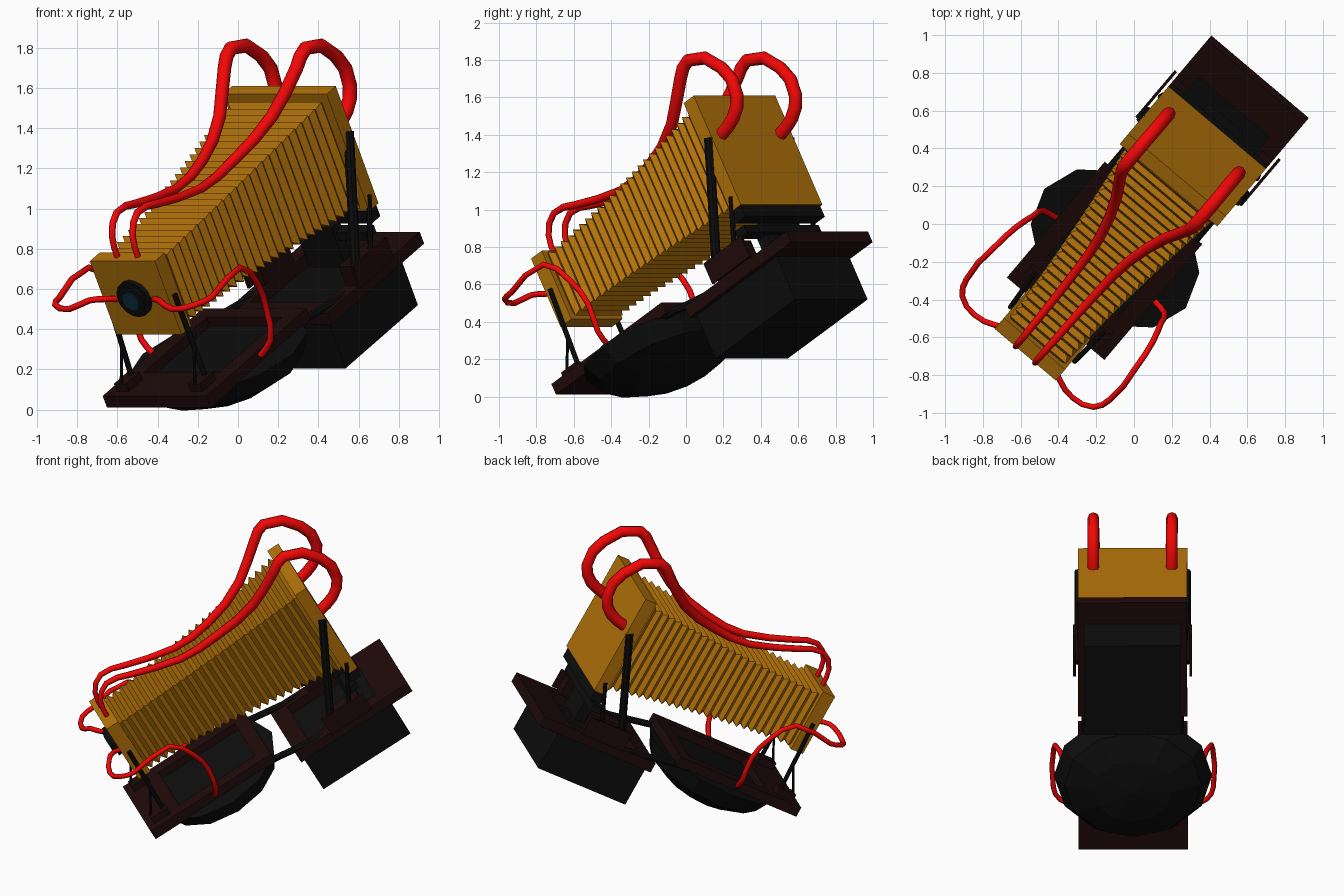
import bpy, bmesh
from math import radians
from mathutils import Matrix, Vector

if "Cube" in bpy.data.objects:
    bpy.data.objects.remove(bpy.data.objects["Cube"])

# Local frame: x runs front to back along the rail, y sideways, z off the base.
M = (Matrix.Translation((0.014, 0.006, 0)) @ Matrix.Rotation(radians(49.8), 4, 'Z')
     @ Matrix.Rotation(radians(-29.5), 4, 'Y'))


def material(name, rgb):
    m = bpy.data.materials.new(name)
    m.diffuse_color = (*rgb, 1)
    m.use_nodes = True
    m.node_tree.nodes["Principled BSDF"].inputs["Base Color"].default_value = m.diffuse_color
    return m


TAN = material("tan_leather", (0.45, 0.17, 0.003))
BROWN = material("dark_wood", (0.014, 0.003, 0.003))
BLACK = material("black_metal", (0.004, 0.004, 0.004))
RED = material("red_hose", (0.9, 0.002, 0.002))
GLASS = material("lens_glass", (0.004, 0.03, 0.045))


def finish(name, bm, mat):
    bmesh.ops.recalc_face_normals(bm, faces=bm.faces)
    me = bpy.data.meshes.new(name)
    bm.to_mesh(me)
    bm.free()
    me.materials.append(mat)
    ob = bpy.data.objects.new(name, me)
    bpy.context.collection.objects.link(ob)
    ob.matrix_world = M
    return ob


def boxes(name, ranges, mat):
    bm = bmesh.new()
    for x0, x1, y0, y1, z0, z1 in ranges:
        mid = Matrix.Translation(((x0 + x1) / 2, (y0 + y1) / 2, (z0 + z1) / 2))
        size = Matrix.Diagonal((x1 - x0, y1 - y0, z1 - z0, 1))
        bmesh.ops.create_cube(bm, size=1, matrix=mid @ size)
    return finish(name, bm, mat)


def rod(name, p, q, r, mat, sides=8):
    p, q = Vector(p), Vector(q)
    d = q - p
    bm = bmesh.new()
    bmesh.ops.create_cone(bm, cap_ends=True, segments=sides, radius1=r, radius2=r, depth=d.length,
                          matrix=Matrix.Translation((p + q) / 2) @ d.to_track_quat('Z', 'Y').to_matrix().to_4x4())
    return finish(name, bm, mat)


def hose(name, pts, s):
    cu = bpy.data.curves.new(name, 'CURVE')
    cu.dimensions = '3D'
    cu.bevel_depth, cu.bevel_resolution, cu.use_fill_caps = 1, 2, True
    cu.resolution_u = 2
    sp = cu.splines.new('BEZIER')
    sp.bezier_points.add(len(pts) - 1)
    for bp, (x, y, z, r) in zip(sp.bezier_points, pts):
        bp.co = (x, y * s, z)
        bp.radius = r
        bp.handle_left_type = bp.handle_right_type = 'AUTO'
    cu.materials.append(RED)
    ob = bpy.data.objects.new(name, cu)
    bpy.context.collection.objects.link(ob)
    ob.matrix_world = M


def frame(name, x0, x1, hx0, hx1, z0, z1, w=0.338, hw=0.245):
    boxes(name, [(x0, hx0, -w, w, z0, z1), (hx1, x1, -w, w, z0, z1),
                 (hx0, hx1, hw, w, z0, z1), (hx0, hx1, -w, -hw, z0, z1)], BROWN)


# Base: two stepped frames, box under the rear, bowl under the front
frame("front_frame", -0.545, 0.34, -0.31, 0.25, 0.32, 0.386)
frame("rear_frame", 0.47, 1.288, 0.58, 1.083, 0.22, 0.287)
boxes("rear_box", [(0.495, 1.135, -0.3, 0.3, -0.045, 0.225)], BLACK)
boxes("front_floor", [(-0.33, 0.27, -0.26, 0.26, 0.325, 0.335)], BLACK)

bm = bmesh.new()
bmesh.ops.create_uvsphere(bm, u_segments=12, v_segments=6, radius=1)
bmesh.ops.delete(bm, geom=[v for v in bm.verts if v.co.z > 0.01], context='VERTS')
bmesh.ops.holes_fill(bm, edges=[e for e in bm.edges if e.is_boundary])
bmesh.ops.transform(bm, verts=bm.verts,
                    matrix=Matrix.Translation((-0.018, 0, 0.328)) @ Matrix.Diagonal((0.435, 0.49, 0.222, 1)))
finish("front_bowl", bm, BLACK)

# Front and rear standards
boxes("front_standard", [(-0.432, -0.345, -0.212, 0.212, 0.672, 1.092)], TAN)
boxes("rear_standard", [(1.0, 1.081, -0.338, 0.338, 0.568, 1.237)], TAN)
boxes("rear_standard_mount", [(0.995, 1.07, -0.33, 0.33, 0.5, 0.568),
                              (0.95, 1.025, -0.31, 0.31, 0.43, 0.475),
                              (0.93, 1.0, -0.12, 0.12, 0.285, 0.51)], BLACK)

# Bellows: pleated square loft
bm = bmesh.new()
pleats, prev = 25, None
for i in range(2 * pleats + 1):
    t = i / (2 * pleats)
    h = 0.183 + 0.112 * t ** 1.45 + (0.012 if i % 2 else -0.012)
    x, z = -0.35 + 1.355 * t, 0.877 + 0.023 * t
    ring = [bm.verts.new((x, sy * h, z + sz * h)) for sy, sz in ((-1, -1), (1, -1), (1, 1), (-1, 1))]
    if prev:
        for k in range(4):
            bm.faces.new((prev[k], prev[(k + 1) % 4], ring[(k + 1) % 4], ring[k]))
    prev = ring
finish("bellows", bm, TAN)

# Lens: ring, barrel and glass
rod("lens_barrel", (-0.43, 0, 0.885), (-0.455, 0, 0.885), 0.1, BLACK, 16)
rod("lens_ring", (-0.45, 0, 0.885), (-0.47, 0, 0.885), 0.08, BLACK, 16)
rod("lens_glass", (-0.465, 0, 0.885), (-0.474, 0, 0.885), 0.05, GLASS, 16)

# Hose paths: x, y, z, radius
TOP = [(1.075, 0.243, 1.0, 0.036), (1.19, 0.243, 1.035, 0.036), (1.275, 0.243, 1.13, 0.036),
       (1.255, 0.243, 1.31, 0.036), (1.07, 0.243, 1.46, 0.036), (0.97, 0.235, 1.405, 0.034),
       (0.75, 0.17, 1.25, 0.032), (0.45, 0.1, 1.165, 0.028), (0.19, 0.08, 1.155, 0.024),
       (-0.13, 0.07, 1.25, 0.021), (-0.28, 0.067, 1.285, 0.018), (-0.37, 0.067, 1.2, 0.016),
       (-0.385, 0.067, 1.08, 0.015)]
SIDE = [(-0.42, 0.13, 0.87), (-0.475, 0.16, 0.9), (-0.515, 0.228, 0.915), (-0.56, 0.338, 0.89),
        (-0.52, 0.455, 0.893), (-0.43, 0.495, 0.885), (-0.165, 0.492, 0.905), (-0.065, 0.472, 0.755),
        (-0.035, 0.44, 0.59), (-0.063, 0.42, 0.435), (-0.089, 0.345, 0.36)]

# Parts mirrored left and right
for s, side in ((1, "left"), (-1, "right")):
    def sbox(name, x0, x1, y0, y1, z0, z1, mat):
        ya, yb = sorted((s * y0, s * y1))
        boxes(f"{name}_{side}", [(x0, x1, ya, yb, z0, z1)], mat)

    def srod(name, p, q, r):
        rod(f"{name}_{side}", (p[0], s * p[1], p[2]), (q[0], s * q[1], q[2]), r, BLACK)

    hose(f"top_hose_{side}", TOP, s)
    hose(f"side_hose_{side}", [(*p, 0.016) for p in SIDE], s)
    srod("rail", (0.2, 0.295, 0.345), (0.7, 0.295, 0.265), 0.022)
    # front posts and braces
    sbox("front_foot", -0.5, -0.38, 0.2, 0.28, 0.38, 0.43, BROWN)
    srod("front_post", (-0.39, 0.222, 0.88), (-0.405, 0.24, 0.41), 0.014)
    srod("front_brace", (-0.395, 0.235, 0.6), (-0.495, 0.24, 0.42), 0.008)
    # rear posts, blocks and side plates
    sbox("rear_block", 0.74, 0.99, 0.26, 0.338, 0.28, 0.4, BROWN)
    sbox("rear_side_plate", 0.72, 1.02, 0.352, 0.368, 0.285, 0.41, BROWN)
    srod("rear_post", (0.77, 0.335, 0.37), (1.06, 0.335, 0.99), 0.026)
    srod("rear_short_post", (0.92, 0.33, 0.39), (1.04, 0.335, 0.64), 0.014)
